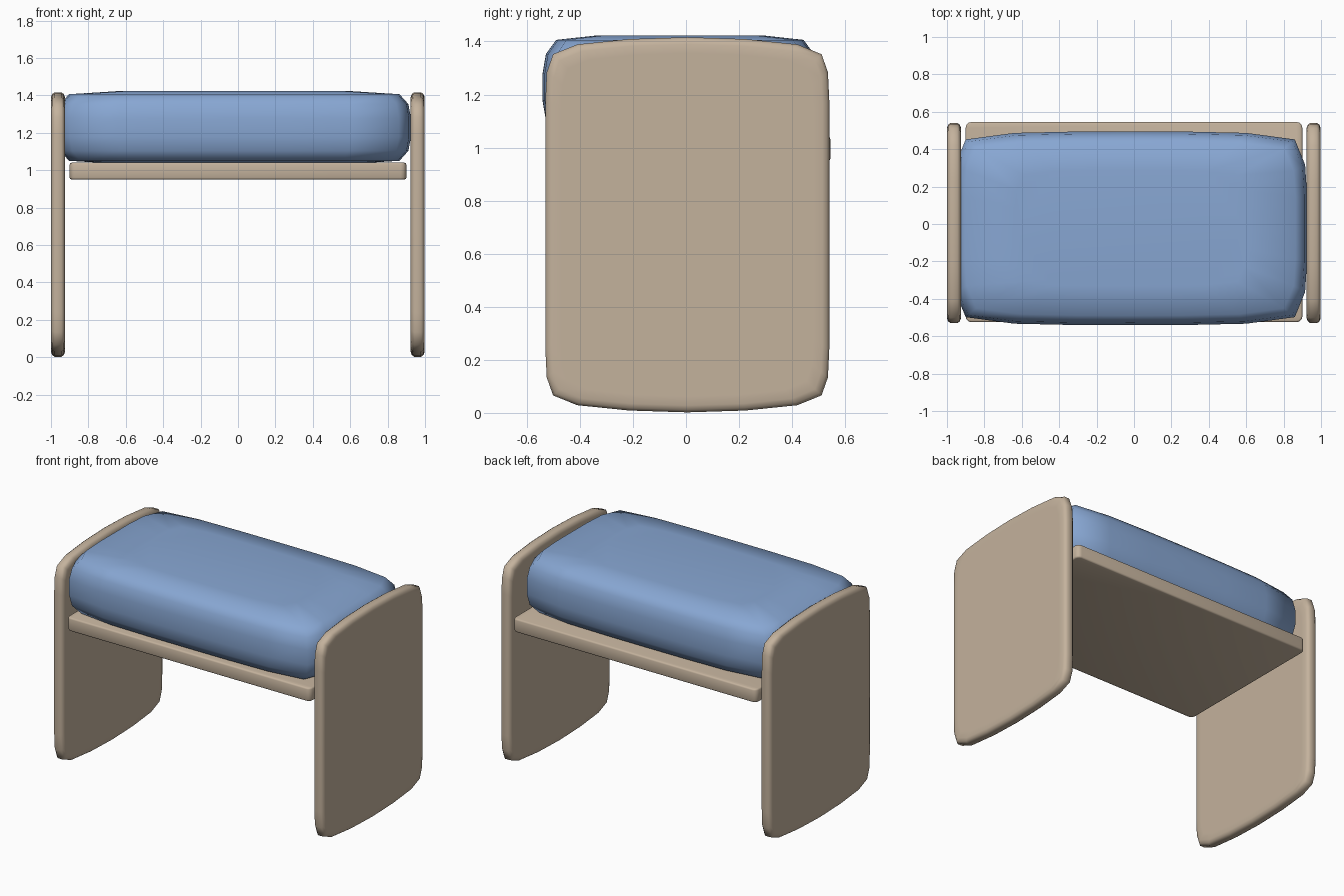
import bpy, bmesh, math
from mathutils import Vector

if "Cube" in bpy.data.objects:
    bpy.data.objects.remove(bpy.data.objects["Cube"])


def material(name, rgb):
    m = bpy.data.materials.new(name)
    m.diffuse_color = (*rgb, 1)
    m.use_nodes = True
    m.node_tree.nodes["Principled BSDF"].inputs["Base Color"].default_value = m.diffuse_color
    return m


WOOD = material("tan wood", (0.55, 0.445, 0.335))
FABRIC = material("blue fabric", (0.245, 0.385, 0.65))


def mirror_quarter(q):
    """Closed outline from a quarter running from the +a axis to the +b axis."""
    half = q + [(-a, b) for a, b in reversed(q[:-1])]
    return half + [(a, -b) for a, b in reversed(half[1:-1])]


def finish(bm, name, mat, angle):
    bmesh.ops.recalc_face_normals(bm, faces=bm.faces)
    me = bpy.data.meshes.new(name)
    bm.to_mesh(me)
    bm.free()
    me.materials.append(mat)
    ob = bpy.data.objects.new(name, me)
    bpy.context.collection.objects.link(ob)
    bpy.ops.object.select_all(action='DESELECT')
    ob.select_set(True)
    bpy.context.view_layer.objects.active = ob
    bpy.ops.object.shade_smooth_by_angle(angle=math.radians(angle))
    return ob


def loft(name, rings, mat, angle):
    """Skin a list of rings of 3D points and cap both ends."""
    bm = bmesh.new()
    rows = [[bm.verts.new(p) for p in r] for r in rings]
    n = len(rows[0])
    for lo, hi in zip(rows, rows[1:]):
        for i in range(n):
            j = (i + 1) % n
            bm.faces.new((lo[i], lo[j], hi[j], hi[i]))
    bm.faces.new(rows[0])
    bm.faces.new(rows[-1])
    return finish(bm, name, mat, angle)


# side panels: bowed, round-cornered slabs with soft rims
panel = mirror_quarter([(0.535, 0), (0.535, 0.47), (0.53, 0.575), (0.506, 0.643),
                        (0.415, 0.68), (0.22, 0.70), (0, 0.707)])
rim = [(-0.0375, 0.06), (-0.0375, 0.026), (-0.031, 0.009), (-0.018, 0)]
rim += [(-x, i) for x, i in reversed(rim)]
for side, cx in (("left", -0.9625), ("right", 0.9605)):
    rings = [[Vector((cx + x, 0.005 + a * (1 - i / 0.535), 0.709 + b * (1 - i / 0.707)))
              for a, b in panel] for x, i in rim]
    loft(side + "_side_panel", rings, WOOD, 50)

# seat board
bm = bmesh.new()
bmesh.ops.create_cube(bm, size=1)
for v in bm.verts:
    v.co = Vector((v.co.x * 1.8, v.co.y * 1.07 + 0.01, v.co.z * 0.09 + 0.995))
bmesh.ops.bevel(bm, geom=[e for e in bm.edges if abs(e.verts[0].co.z - e.verts[1].co.z) > 0.05],
                offset=0.03, segments=3, profile=0.5, affect='EDGES')
bmesh.ops.bevel(bm, geom=[e for e in bm.edges if abs(e.verts[0].co.z - e.verts[1].co.z) < 0.01],
                offset=0.01, segments=2, profile=0.5, affect='EDGES')
finish(bm, "seat_board", WOOD, 50)

# cushion: pillow-like block, stacked rings of (x scale, y scale, height)
pad = mirror_quarter([(0.945, 0), (0.945, 0.18), (0.935, 0.34), (0.88, 0.475),
                      (0.62, 0.51), (0.3, 0.517), (0, 0.518)])
half = [(0.65, 0.60, 0.195), (0.935, 0.90, 0.178), (0.985, 0.975, 0.125), (1, 1, 0.05)]
levels = [(sx, sy, -h) for sx, sy, h in half] + list(reversed(half))
loft("cushion", [[Vector((-0.02 + a * sx, -0.023 + b * sy, 1.228 + h)) for a, b in pad]
                 for sx, sy, h in levels], FABRIC, 80)
